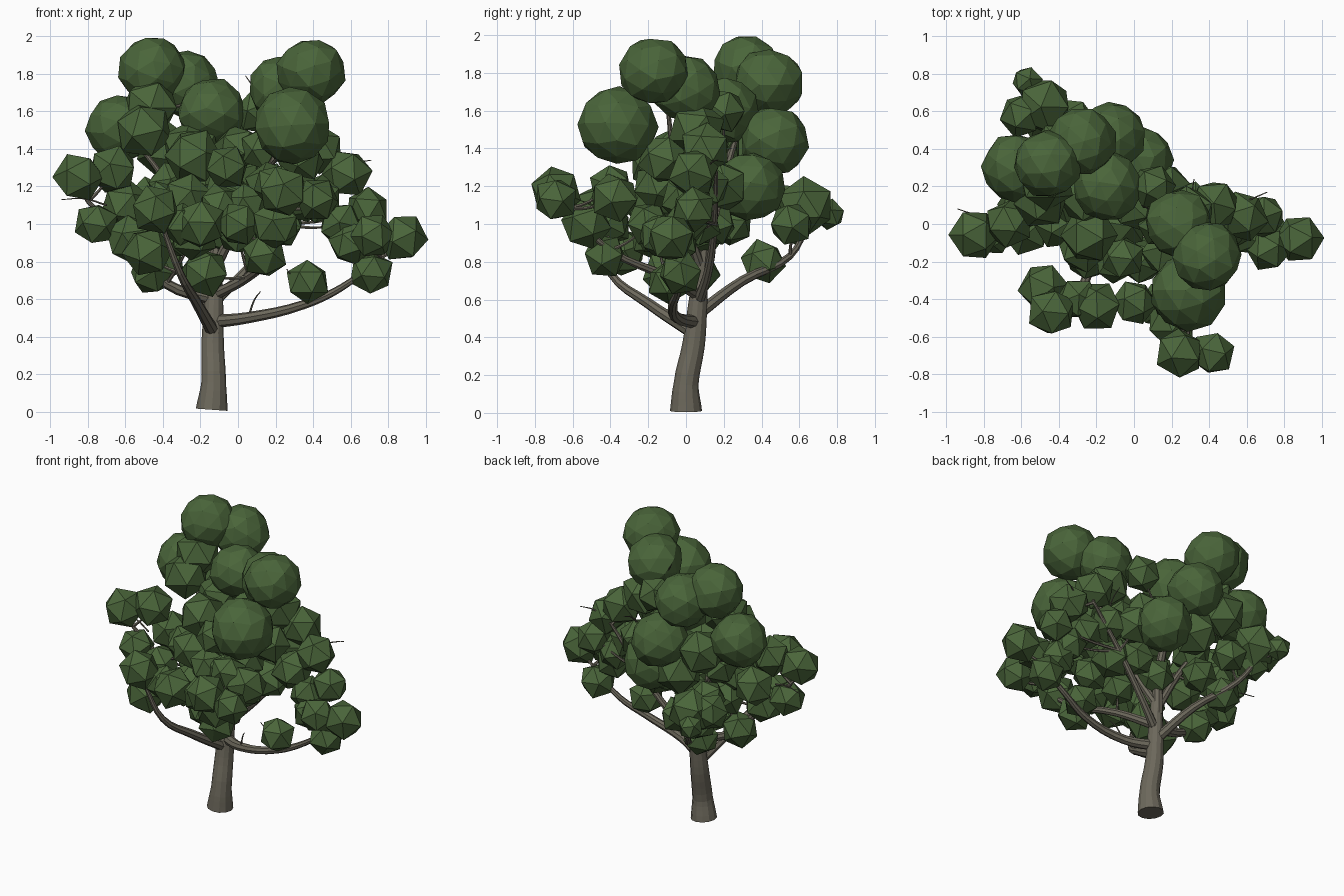
import bpy, bmesh, math, random
from mathutils import Vector, Matrix, Euler

random.seed(7)
cube = bpy.data.objects.get("Cube")
if cube:
    bpy.data.objects.remove(cube, do_unlink=True)

# Leaf ball radii
TINY, SMALL, MEDIUM, BROAD, LARGE, HUGE = 0.08, 0.115, 0.13, 0.15, 0.18, 0.205


def make_material(name, rgb):
    colour = (*rgb, 1.0)
    material = bpy.data.materials.new(name)
    material.use_nodes = True
    material.diffuse_color = colour
    shader = material.node_tree.nodes["Principled BSDF"]
    shader.inputs["Base Color"].default_value = colour
    shader.inputs["Roughness"].default_value = 0.9
    return material


BARK = make_material("bark olive grey", (0.15, 0.138, 0.105))
LEAF = make_material("leaf green", (0.068, 0.13, 0.042))


def make_wood(name, strands, sides=8):
    """Tapered tubes; each strand is a list of (point, radius) pairs."""
    curve = bpy.data.curves.new(name, "CURVE")
    curve.dimensions = "3D"
    curve.bevel_depth = 1.0
    curve.bevel_resolution = (sides - 4) // 2
    curve.resolution_u = 4
    curve.use_fill_caps = True
    for strand in strands:
        spline = curve.splines.new("BEZIER")
        spline.bezier_points.add(len(strand) - 1)
        spline.use_smooth = False
        for knot, (point, radius) in zip(spline.bezier_points, strand):
            knot.co = point
            knot.radius = radius
            knot.handle_left_type = knot.handle_right_type = "AUTO"
    curve.materials.append(BARK)
    wood = bpy.data.objects.new(name, curve)
    bpy.context.collection.objects.link(wood)
    bpy.ops.object.select_all(action="DESELECT")
    wood.select_set(True)
    bpy.context.view_layer.objects.active = wood
    bpy.ops.object.convert(target="MESH")


def make_foliage(name, clumps):
    """Faceted leaf balls; the large ones get a finer, uneven surface."""
    bm = bmesh.new()
    for x, y, z, radius in clumps:
        centre = Vector((x, y, z))
        turn = Euler([random.uniform(0, math.tau) for axis in "xyz"]).to_matrix().to_4x4()
        large = radius > BROAD
        ball = bmesh.ops.create_icosphere(
            bm, subdivisions=2 if large else 1, radius=radius * (1.03 if large else 1.07),
            matrix=Matrix.Translation(centre) @ turn)
        for vert in ball["verts"]:
            vert.co = centre + (vert.co - centre) * random.uniform(0.94, 1.03)
    mesh = bpy.data.meshes.new(name)
    bm.to_mesh(mesh)
    bm.free()
    mesh.materials.append(LEAF)
    bpy.context.collection.objects.link(bpy.data.objects.new(name, mesh))


def sagging_strand(start, target, radius, sag):
    """A thin three-point branch that droops (or arches) in the middle."""
    start, target = Vector(start), Vector(target)
    middle = start.lerp(target, 0.5) - Vector((0, 0, sag))
    return [(start, radius), (middle, radius * 0.7), (target, radius * 0.4)]


def shoot(path, clump):
    """A side branch from the nearest lower limb point into a leaf ball."""
    target = Vector(clump[:3])
    start = min(map(Vector, path),
                key=lambda p: (p - target).length + max(0, p.z - target.z))
    return sagging_strand(start, target, 0.011, 0.02)


def grow_limb(name, height, base, path, clumps):
    """A limb leaving the trunk at a height, with its side branches and leaves."""
    knots = [(-0.13, min(0.1, height / 9), height), *path]
    taper = [base * (1 - 0.65 * i / len(path)) for i in range(len(knots))]
    make_wood(name + "_limb", [list(zip(knots, taper))])
    make_wood(name + "_side_branches", [shoot(path, clump) for clump in clumps], 6)
    make_foliage(name + "_foliage", clumps)


# Trunk with a flared foot
make_wood("trunk", [[((-.14, 0, .01), .085), ((-.13, 0, .15), .066),
                     ((-.135, .04, .36), .06), ((-.13, .06, .55), .052),
                     ((-.12, .08, .8), .035)]], 12)

# Low limb reaching to the left side
grow_limb("low_left", .48, .036,
          [(.05, -.04, .5), (.35, -.07, .57), (.55, -.04, .66), (.76, -.05, .82)],
          [(.88, -.08, .93, MEDIUM), (.71, -.03, .74, SMALL), (.37, -.09, .69, SMALL),
           (.72, -.14, .94, SMALL), (.6, -.05, .9, SMALL)])

# Forward limb on the right side
grow_limb("front_right", .42, .036,
          [(-.22, -.2, .58), (-.31, -.4, .74), (-.4, -.47, .98)],
          [(-.44, -.47, 1.08, MEDIUM), (-.48, -.34, .85, MEDIUM),
           (-.2, -.44, 1, MEDIUM), (-.3, -.4, 1, SMALL)])

# Rear limb
grow_limb("rear", .52, .034,
          [(-.25, .3, .7), (-.4, .55, .83), (-.5, .65, 1)],
          [(-.48, .63, 1.09, BROAD), (-.57, .76, 1.05, TINY), (-.6, .58, 1.1, SMALL),
           (-.4, .41, .8, SMALL), (-.5, .57, 1, SMALL), (-.33, .56, 1, SMALL)])

# Forward limb on the left side
grow_limb("front_left", .62, .032,
          [(.06, -.1, .72), (.2, -.4, .86), (.28, -.62, 1.08)],
          [(.24, -.69, 1.17, MEDIUM), (.42, -.69, 1.13, SMALL), (.2, -.53, 1, MEDIUM),
           (0, -.42, 1, SMALL), (.2, -.4, 1.2, SMALL), (.14, -.43, .83, SMALL),
           (.33, -.38, 1.14, MEDIUM), (-.18, -.1, .74, MEDIUM), (.2, -.2, 1, SMALL),
           (0, -.16, .95, SMALL)])

# Side limb on the right
grow_limb("side_right", .6, .034,
          [(-.38, .03, .68), (-.6, 0, .92), (-.8, -.03, 1.12)],
          [(-.85, -.06, 1.25, MEDIUM), (-.67, 0, 1.29, MEDIUM), (-.76, -.05, 1, SMALL),
           (-.58, -.04, .92, MEDIUM), (-.46, .06, .74, SMALL), (-.6, .1, 1.1, MEDIUM),
           (-.4, 0, 1.1, MEDIUM), (-.24, -.17, .94, MEDIUM), (-.35, .05, .95, MEDIUM),
           (-.27, -.13, 1.14, MEDIUM)])

# Side limb on the left
grow_limb("side_left", .58, .03,
          [(.05, .12, .76), (.25, .15, 1), (.47, .16, 1.27)],
          [(.58, .04, 1.27, MEDIUM), (.69, .04, 1.08, SMALL), (.43, 0, 1.13, MEDIUM),
           (.43, .1, 1.4, MEDIUM), (.22, .05, 1, MEDIUM), (.3, .1, 1.2, MEDIUM),
           (.1, .15, 1, SMALL), (.55, 0, 1, SMALL), (.16, .2, 1.2, MEDIUM)])

# Main leader with the rear crown
grow_limb("rear_crown", .7, .038,
          [(-.11, .12, 1), (-.12, .2, 1.25), (-.25, .32, 1.65)],
          [(-.46, .32, 1.82, LARGE), (-.28, .44, 1.75, LARGE), (-.14, .2, 1.6, LARGE),
           (-.12, .47, 1.44, LARGE), (.03, .34, 1.2, LARGE), (-.47, .22, 1.63, BROAD),
           (-.25, .15, 1.4, BROAD), (0, .1, 1.4, MEDIUM), (.1, .2, 1.6, SMALL),
           (-.06, 0, 1.15, MEDIUM), (-.2, .36, 1.2, BROAD), (-.1, .1, .96, SMALL),
           (0, .12, 1.24, MEDIUM)])

# Right part of the crown
grow_limb("right_crown", .75, .028,
          [(-.25, .13, 1), (-.4, .2, 1.25), (-.58, .26, 1.48)],
          [(-.63, .3, 1.51, LARGE), (-.5, .13, 1.5, BROAD), (-.4, .4, 1.4, BROAD),
           (-.24, -.06, 1.36, BROAD), (-.06, -.18, 1.3, SMALL), (-.36, .14, 1.2, MEDIUM),
           (-.34, .24, 1, SMALL), (-.1, -.2, 1.1, SMALL)])

# Left part of the crown
grow_limb("left_crown", .75, .03,
          [(0, 0, 1), (.17, -.06, 1.3), (.27, -.1, 1.65)],
          [(.39, -.17, 1.81, LARGE), (.24, 0, 1.72, LARGE), (.29, -.36, 1.52, HUGE),
           (.28, .06, 1.5, BROAD), (.04, -.2, 1.1, SMALL), (.17, -.15, 1.2, MEDIUM),
           (.13, 0, 1.4, SMALL), (.33, -.12, 1.34, MEDIUM)])

# Bare twigs poking out of the leaves
TWIGS = [((.06, -.05, .52), (.12, -.1, .64)), ((.34, -.08, .6), (.26, -.12, .76)),
         ((.55, .1, 1.27), (.71, .17, 1.34)), ((.14, .05, 1.6), (.04, .1, 1.79)),
         ((.3, .1, 1.3), (.32, .24, 1.4)), ((-.7, 0, 1.1), (-.94, .08, 1.13))]
make_wood("bare_twigs", [sagging_strand(*ends, 0.006, -0.02) for ends in TWIGS], 6)
